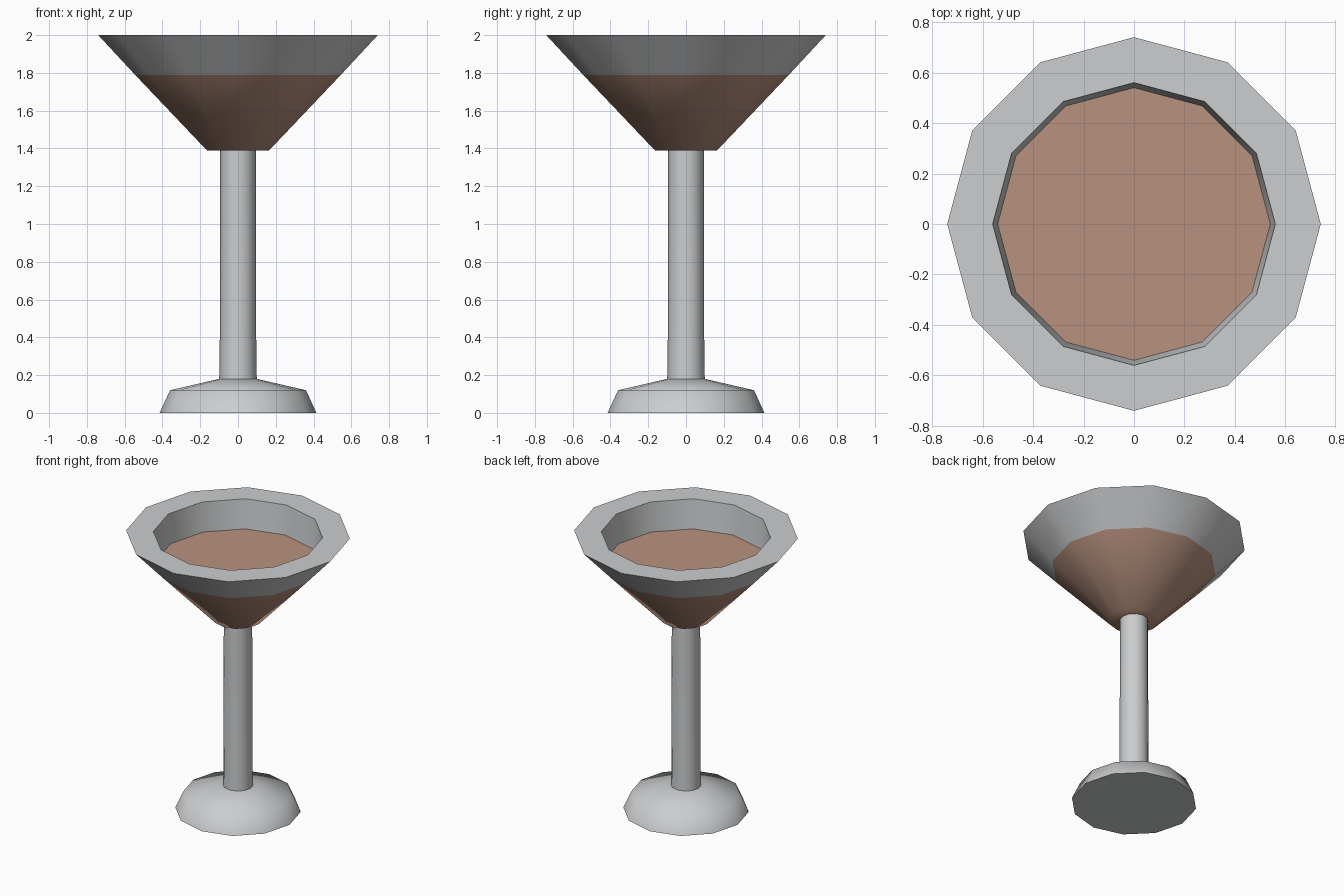
import bpy
import math

SIDES = 12

cube = bpy.data.objects.get("Cube")
if cube:
    bpy.data.objects.remove(cube, do_unlink=True)


def material(name, rgb):
    mat = bpy.data.materials.new(name)
    mat.use_nodes = True
    mat.diffuse_color = (*rgb, 1)
    mat.node_tree.nodes["Principled BSDF"].inputs["Base Color"].default_value = (*rgb, 1)
    return mat


def lathe(name, profile, mat, cap_start=False, cap_end=False, smooth=60):
    """Revolve (radius, height) points around z, listed so faces point outward."""
    verts, faces = [], []
    for r, z in profile:
        for i in range(SIDES):
            a = math.tau * i / SIDES
            verts.append((r * math.cos(a), r * math.sin(a), z))
    for k in range(len(profile) - 1):
        for i in range(SIDES):
            j = (i + 1) % SIDES
            low, high = k * SIDES, (k + 1) * SIDES
            faces.append((low + i, low + j, high + j, high + i))
    if cap_start:
        faces.append(tuple(reversed(range(SIDES))))
    if cap_end:
        faces.append(tuple(range(len(verts) - SIDES, len(verts))))
    mesh = bpy.data.meshes.new(name)
    mesh.from_pydata(verts, [], faces)
    mesh.materials.append(mat)
    obj = bpy.data.objects.new(name, mesh)
    bpy.context.collection.objects.link(obj)
    bpy.ops.object.select_all(action="DESELECT")
    obj.select_set(True)
    bpy.context.view_layer.objects.active = obj
    bpy.ops.object.shade_smooth_by_angle(angle=math.radians(smooth))
    return obj


glass = material("pale grey glass", (0.60, 0.61, 0.62))
drink = material("milky brown drink", (0.48, 0.29, 0.21))

# Foot: flared base with a shallow sloping top
lathe("foot", [(0.415, 0), (0.36, 0.12), (0.1, 0.18)], glass,
      cap_start=True, cap_end=True)

# Stem: slightly thicker near the foot
lathe("stem", [(0.1, 0.17), (0.097, 0.26), (0.095, 0.92), (0.094, 1.39)], glass)

# Drink: fills the lower cone, with a flat surface
lathe("drink", [(0.165, 1.39), (0.545, 1.79)], drink, cap_start=True, cap_end=True)

# Bowl: outer wall, flat rim and inner wall down to the drink
lathe("bowl_rim", [(0.545, 1.79), (0.74, 2), (0.56, 2), (0.54, 1.79)], glass, smooth=40)
